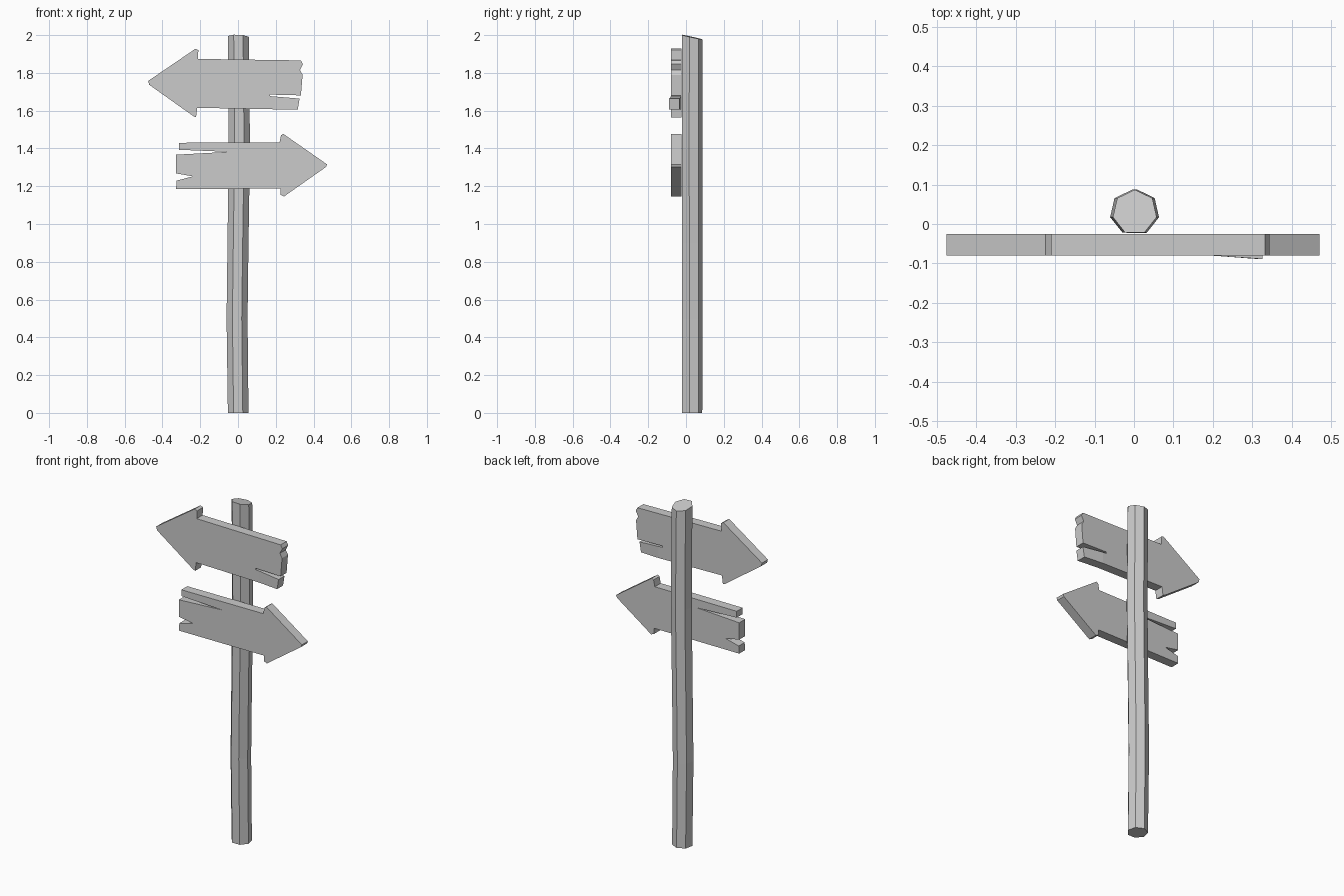
import bpy, bmesh
from math import pi, cos, sin

if "Cube" in bpy.data.objects:
    bpy.data.objects.remove(bpy.data.objects["Cube"])


def finish(bm, name):
    bmesh.ops.recalc_face_normals(bm, faces=bm.faces)
    mesh = bpy.data.meshes.new(name)
    bm.to_mesh(mesh)
    bm.free()
    obj = bpy.data.objects.new(name, mesh)
    bpy.context.collection.objects.link(obj)
    return obj


def board(name, outline, back=-0.025, front=-0.08):
    """Extrude an x-z outline into a plank; split at x = 0.195 for the splinter."""
    bm = bmesh.new()
    face = bm.faces.new([bm.verts.new((x, back, z)) for x, z in outline])
    ext = bmesh.ops.extrude_face_region(bm, geom=[face], use_keep_orig=True)
    for v in ext["geom"]:
        if isinstance(v, bmesh.types.BMVert):
            v.co.y = front
    bmesh.ops.bisect_plane(bm, geom=bm.verts[:] + bm.edges[:] + bm.faces[:],
                           plane_co=(0.195, 0, 0), plane_no=(1, 0, 0))
    # loose lower splinter leans forward
    for v in bm.verts:
        if v.co.x > 0.3 and 1.58 < v.co.z < 1.675:
            v.co.y -= 0.009
    return finish(bm, name)


# Post: seven-sided, slightly bent, with a slanted top
SIDES = 7
rings = [(0.0, 0.001, 0.056), (0.5, -0.005, 0.057), (0.9, 0.0, 0.057),
         (1.4, 0.007, 0.058), (1.99, 0.002, 0.057)]
bm = bmesh.new()
loops = []
for z, cx, r in rings:
    loop = []
    for i in range(SIDES):
        a = pi / 2 + 2 * pi * i / SIDES
        x, y = cx + r * cos(a), 0.03 + r * sin(a)
        slant = -0.22 * (y - 0.03) - 0.04 * x if z > 1.9 else 0
        loop.append(bm.verts.new((x, y, z + slant)))
    loops.append(loop)
for lo, hi in zip(loops, loops[1:]):
    for i in range(SIDES):
        j = (i + 1) % SIDES
        bm.faces.new((lo[i], lo[j], hi[j], hi[i]))
bm.faces.new(loops[0])
bm.faces.new(loops[-1])
finish(bm, "post")

# Upper arrow board, pointing left
board("upper_sign", [
    (-0.476, 1.757), (-0.225, 1.928), (-0.21, 1.92), (-0.212, 1.874),
    (0.333, 1.866), (0.344, 1.846), (0.328, 1.815), (0.342, 1.79),
    (0.333, 1.681), (0.17, 1.685), (0.17, 1.677), (0.326, 1.664),
    (0.316, 1.605), (-0.216, 1.615), (-0.222, 1.565), (-0.235, 1.57),
    (-0.47, 1.737)])

# Lower arrow board, pointing right
board("lower_sign", [
    (0.471, 1.316), (0.24, 1.477), (0.228, 1.47), (0.22, 1.432),
    (-0.312, 1.43), (-0.312, 1.393), (-0.048, 1.382), (-0.328, 1.367),
    (-0.328, 1.268), (-0.238, 1.252), (-0.325, 1.23), (-0.328, 1.186),
    (0.226, 1.187), (0.225, 1.154), (0.244, 1.146), (0.466, 1.302)])
